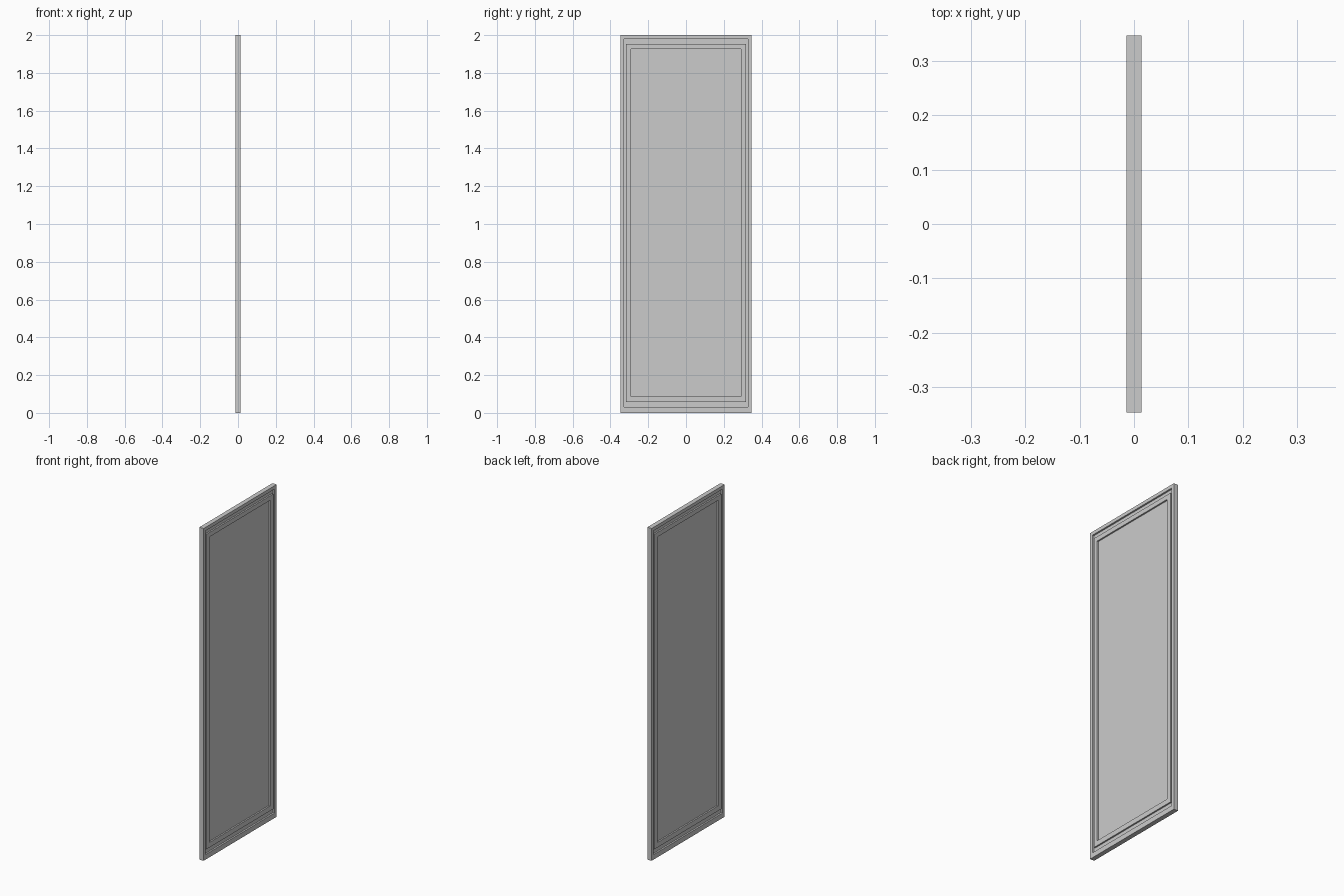
import bpy, bmesh

if "Cube" in bpy.data.objects:
    bpy.data.objects.remove(bpy.data.objects["Cube"])

# Panel outlines from the rim inward: half width, bottom, top
OUTER = (0.347, 0.0, 2.0)
GROOVE = (0.328, 0.03, 1.979)
MOULDING = (0.317, 0.058, 1.954)
FIELD = (0.29, 0.088, 1.927)
# Depths of the surfaces, measured from the middle of the door
FACE, GROOVE_X, MOULDING_X, FIELD_X = 0.014, 0.004, 0.013, 0.004

# One face of the door as stepped rectangles
STEPS = [(FIELD, FIELD_X), (FIELD, MOULDING_X), (MOULDING, MOULDING_X),
         (MOULDING, GROOVE_X), (GROOVE, GROOVE_X), (GROOVE, FACE), (OUTER, FACE)]


def add_loop(bm, outline, x):
    w, z0, z1 = outline
    return [bm.verts.new((x, y, z)) for y, z in ((-w, z0), (w, z0), (w, z1), (-w, z1))]


# Run the steps out over the front, around the rim and back over the rear
bm = bmesh.new()
loops = [add_loop(bm, o, x) for o, x in STEPS]
loops += [add_loop(bm, o, -x) for o, x in reversed(STEPS)]
for a, b in zip(loops, loops[1:]):
    for i in range(4):
        j = (i + 1) % 4
        bm.faces.new((a[i], a[j], b[j], b[i]))

# Flat centre fields
bm.faces.new(loops[0])
bm.faces.new(loops[-1])
bmesh.ops.recalc_face_normals(bm, faces=bm.faces)

mesh = bpy.data.meshes.new("door_panel")
bm.to_mesh(mesh)
bm.free()
door = bpy.data.objects.new("door_panel", mesh)
bpy.context.collection.objects.link(door)
